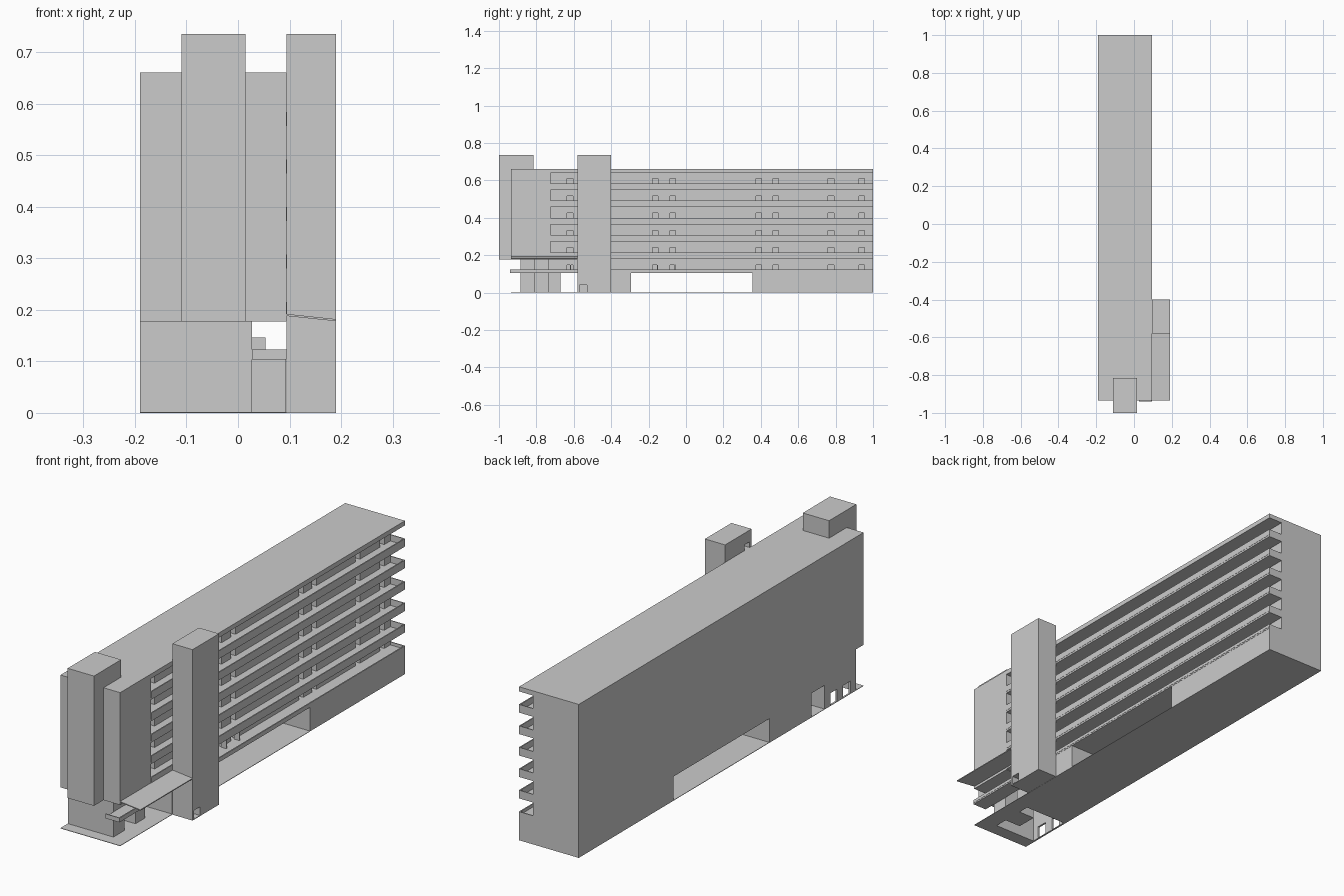
import bpy
import bmesh

cube = bpy.data.objects.get("Cube")
if cube:
    bpy.data.objects.remove(cube, do_unlink=True)

concrete = bpy.data.materials.new("light grey concrete")
concrete.use_nodes = True
concrete.diffuse_color = (0.6, 0.6, 0.6, 1)
concrete.node_tree.nodes["Principled BSDF"].inputs["Base Color"].default_value = (0.6, 0.6, 0.6, 1)


def boxes(name, spans):
    """One object from boxes given as (x range, y range, z range)."""
    bm = bmesh.new()
    for span in spans:
        made = bmesh.ops.create_cube(bm, size=1)
        for v in made["verts"]:
            for axis in range(3):
                v.co[axis] = span[axis][0 if v.co[axis] < 0 else 1]
    mesh = bpy.data.meshes.new(name)
    bm.to_mesh(mesh)
    bm.free()
    mesh.materials.append(concrete)
    obj = bpy.data.objects.new(name, mesh)
    bpy.context.collection.objects.link(obj)
    return obj


def cut(target, spans):
    """Cut box-shaped openings out of a part."""
    cutter = boxes("opening_cutter", spans)
    cutter.hide_render = True
    mod = target.modifiers.new("openings", "BOOLEAN")
    mod.operation = "DIFFERENCE"
    mod.solver = "EXACT"
    mod.object = cutter
    bpy.context.view_layer.objects.active = target
    bpy.ops.object.modifier_apply(modifier=mod.name)
    bpy.data.objects.remove(cutter, do_unlink=True)


# Main levels
WEST, WALL, EAST = -0.19, 0.027, 0.094
FRONT, BACK = -0.935, 1.0
STAIR_END = -0.725
ROOF, SOFFIT, BASE = 0.66, 0.177, 0.104
T = 0.004
floors = [0.18 + 0.0922 * i for i in range(5)]
door_ys = [-0.62, -0.165, -0.07, 0.39, 0.48, 0.775, 0.94]

# Main slab block with the gallery doors
main = boxes("main_block", [((WEST, WALL), (FRONT, BACK), (SOFFIT, ROOF))])
cut(main, [((WALL - 0.03, WALL + 0.02), (y - 0.015, y + 0.015), (z + 0.008, z + 0.06))
           for z in floors for y in door_ys])

# First storey below the overhang
first = boxes("first_storey", [((WEST, WALL), (-0.735, BACK), (BASE, SOFFIT))])
cut(first, [((WALL - 0.03, WALL + 0.02), (y - 0.015, y + 0.015), (BASE + 0.006, BASE + 0.044))
            for y in door_ys])
boxes("open_door_leaves", [((WALL, 0.053), (y, y + 0.004), (BASE + 0.006, 0.146))
                           for y in (-0.62, -0.155, -0.065)])

# Closed end bay and roof overhang
boxes("end_bay", [((WALL, EAST), (FRONT, STAIR_END), (SOFFIT, ROOF))])
boxes("roof_overhang", [((WALL, EAST), (STAIR_END, BACK), (0.64, ROOF))])


def gallery(name, start, bottom, top, slab, front_cap):
    """Floor slab with a thin parapet along the edge and the ends."""
    spans = [((WALL, EAST), (start, BACK), (bottom, bottom + slab)),
             ((EAST - T, EAST + 0.001), (start, BACK), (bottom + slab, top)),
             ((WALL, EAST - T), (BACK - T, BACK), (bottom + slab, top))]
    if front_cap:
        spans.append(((WALL, EAST - T), (start, start + T), (bottom + slab, top)))
    boxes(name, spans)


for number, z in enumerate(floors):
    gallery("gallery_%d" % (number + 2), STAIR_END, z, z + 0.035, 0.008, False)
gallery("gallery_1", -0.94, BASE, 0.123, 0.006, True)

# Ground storey blocks either side of the passage
boxes("ground_block_back", [((WEST, EAST - 0.001), (0.355, BACK), (0, BASE))])
boxes("ground_block_middle", [((WEST, EAST - 0.001), (-0.58, -0.295), (0, BASE))])

# Front rooms: thin walls, open below, with a recess on the east side
W = 0.008
rooms = boxes("front_room_west_wall", [((WEST, WEST + W), (-0.885, -0.67), (0, BASE))])
cut(rooms, [((WEST - 0.02, WEST + 0.02), (a, b), (0.002, 0.055))
            for a, b in ((-0.845, -0.796), (-0.755, -0.71))])
boxes("front_rooms", [
    ((WEST, WALL), (-0.885, -0.885 + W), (0, SOFFIT)),
    ((WEST, WEST + W), (-0.885 + W, -0.735), (BASE, SOFFIT)),
    ((WALL - W, WALL), (-0.885 + W, -0.81), (0, SOFFIT)),
    ((-0.05, WALL - W), (-0.81 - W, -0.81), (0, SOFFIT)),
    ((-0.05 - W, -0.05), (-0.81 - W, -0.735 + W), (0, SOFFIT)),
    ((-0.05, WALL), (-0.735, -0.735 + W), (0, BASE)),
    ((WALL - W, WALL), (-0.735 + W, -0.67), (0, BASE)),
    ((WEST + W, WALL - W), (-0.67 - W, -0.67), (0, BASE)),
])
boxes("front_room_ceiling", [((WEST, WALL), (-0.735, -0.67), (BASE - 0.002, BASE))])

# Thin ground plate with gaps under the rooms
P = 0.002
boxes("ground_plate", [
    ((WEST, EAST), (-0.67, -0.58), (0, P)),
    ((WEST, EAST), (-0.295, 0.355), (0, P)),
    ((WEST, EAST), (FRONT, -0.885), (0, P)),
    ((WALL, EAST), (-0.885, -0.67), (0, P)),
    ((-0.05, WALL), (-0.81, -0.735), (0, P)),
])

# Front shaft on the end wall
boxes("front_shaft", [((-0.11, 0.015), (-1.0, -0.815), (SOFFIT, 0.735))])

# Lift tower beside the galleries
tower = boxes("lift_tower", [((EAST, 0.19), (-0.58, -0.40), (0, 0.735))])
cut(tower, [((0.15, 0.21), (-0.57, -0.53), (0.003, 0.04)),
            ((0.08, 0.13), (-0.567, -0.53), (ROOF, 0.685))])

# Sloping entrance canopy
canopy = boxes("entrance_canopy", [((EAST, 0.19), (FRONT, -0.58), (0.188, 0.192))])
for v in canopy.data.vertices:
    if v.co.x > 0.15:
        v.co.z -= 0.01
